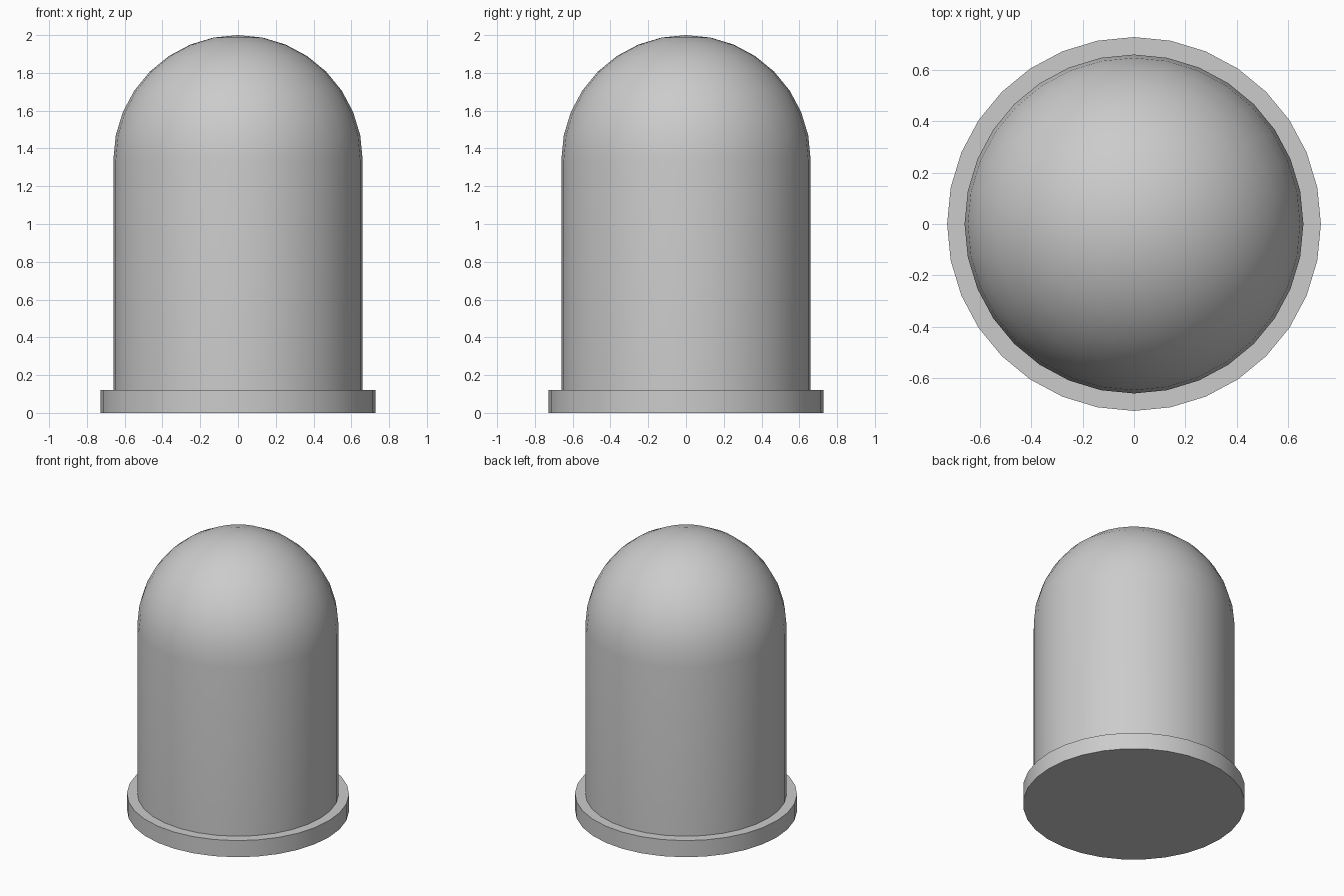
import bpy, bmesh, math

if "Cube" in bpy.data.objects:
    bpy.data.objects.remove(bpy.data.objects["Cube"])

SEGMENTS = 32


def lathe(name, profile):
    """Spin an (r, z) profile that starts and ends on the z axis."""
    bm = bmesh.new()
    verts = [bm.verts.new((r, 0, z)) for r, z in profile]
    edges = [bm.edges.new(pair) for pair in zip(verts, verts[1:])]
    bmesh.ops.spin(bm, geom=verts + edges, cent=(0, 0, 0), axis=(0, 0, 1),
                   angle=math.tau, steps=SEGMENTS, use_duplicate=False)
    bmesh.ops.remove_doubles(bm, verts=bm.verts, dist=1e-4)
    bmesh.ops.recalc_face_normals(bm, faces=bm.faces)
    mesh = bpy.data.meshes.new(name)
    bm.to_mesh(mesh)
    bm.free()
    obj = bpy.data.objects.new(name, mesh)
    bpy.context.collection.objects.link(obj)
    bpy.ops.object.select_all(action='DESELECT')
    obj.select_set(True)
    bpy.context.view_layer.objects.active = obj
    bpy.ops.object.shade_smooth_by_angle(angle=math.radians(30))
    return obj


# Flat disc foot
lathe("base_disc", [(0, 0), (0.728, 0), (0.728, 0.12), (0, 0.12)])

# Straight wall capped by a hemisphere, seated slightly into the foot
R, SPRING, RINGS = 0.66, 1.34, 8
arc = [(R * math.cos(i * math.pi / 2 / RINGS),
        SPRING + R * math.sin(i * math.pi / 2 / RINGS)) for i in range(RINGS)]
lathe("domed_cover", [(0, 0.06), (R, 0.06)] + arc + [(0, SPRING + R)])
